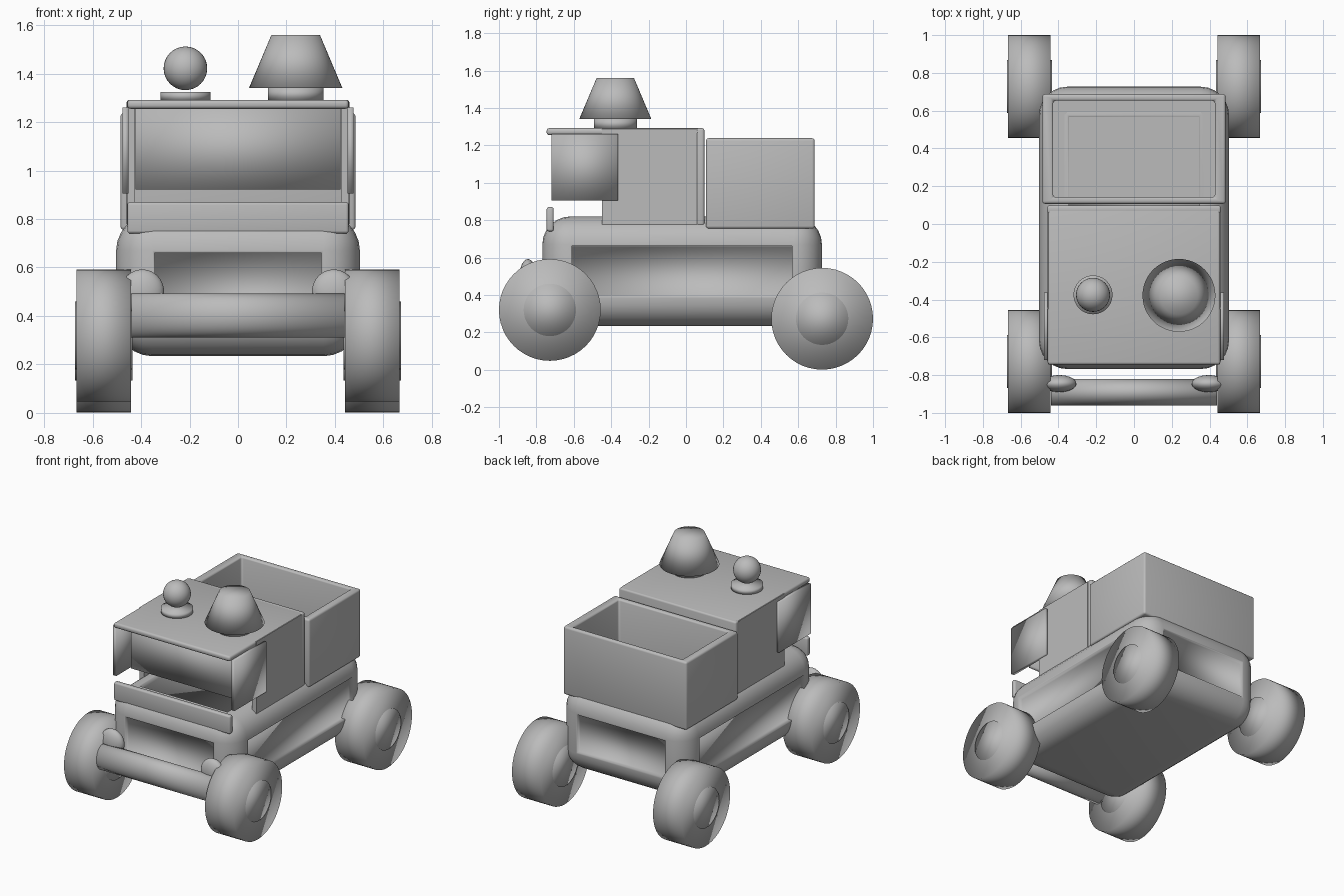
import bpy, bmesh, math
from mathutils import Matrix, Vector

if "Cube" in bpy.data.objects:
    bpy.data.objects.remove(bpy.data.objects["Cube"], do_unlink=True)

grey = bpy.data.materials.new("plain_grey")
grey.use_nodes = True
GREY = (0.5, 0.5, 0.5, 1)
grey.diffuse_color = GREY
grey.node_tree.nodes["Principled BSDF"].inputs["Base Color"].default_value = GREY


def finish(name, bm, soft=True):
    """Turn a bmesh into a named object; soft shades across every edge."""
    bmesh.ops.recalc_face_normals(bm, faces=bm.faces)
    mesh = bpy.data.meshes.new(name)
    bm.to_mesh(mesh)
    bm.free()
    mesh.materials.append(grey)
    ob = bpy.data.objects.new(name, mesh)
    bpy.context.collection.objects.link(ob)
    bpy.ops.object.select_all(action='DESELECT')
    bpy.context.view_layer.objects.active = ob
    ob.select_set(True)
    if soft:
        bpy.ops.object.shade_smooth()
    else:
        bpy.ops.object.shade_smooth_by_angle(angle=math.radians(40))


def box_mesh(low, high, bevel=0.0, segments=3):
    low, high = Vector(low), Vector(high)
    bm = bmesh.new()
    bmesh.ops.create_cube(bm, size=1)
    bmesh.ops.scale(bm, vec=high - low, verts=bm.verts)
    bmesh.ops.translate(bm, vec=(low + high) / 2, verts=bm.verts)
    if bevel:
        bmesh.ops.bevel(bm, geom=bm.edges[:], offset=bevel, segments=segments,
                        profile=0.5, affect='EDGES')
    return bm


def box(name, low, high, bevel=0.0, soft=False):
    finish(name, box_mesh(low, high, bevel), soft)


def cone(name, centre, r1, r2, depth, axis='Z', squash=(1, 1, 1)):
    turn = Matrix.Rotation(math.pi / 2, 4, 'Y') if axis == 'X' else Matrix()
    bm = bmesh.new()
    bmesh.ops.create_cone(bm, cap_ends=True, segments=48, radius1=r1,
                          radius2=r2, depth=depth, matrix=turn)
    bmesh.ops.scale(bm, vec=squash, verts=bm.verts)
    bmesh.ops.translate(bm, vec=centre, verts=bm.verts)
    finish(name, bm)


def ball(name, centre, radii):
    bm = bmesh.new()
    bmesh.ops.create_uvsphere(bm, u_segments=32, v_segments=16, radius=1)
    bmesh.ops.scale(bm, vec=radii, verts=bm.verts)
    bmesh.ops.translate(bm, vec=centre, verts=bm.verts)
    finish(name, bm)


# Rounded body with a sunken panel on its four sides and its top
bm = box_mesh((-0.503, -0.768, 0.234), (0.503, 0.727, 0.82), 0.15, 6)
bm.normal_update()
panels = [f for f in bm.faces if f.calc_area() > 0.1 and f.normal.z > -0.1]
bmesh.ops.inset_individual(bm, faces=panels, thickness=0.013)
bmesh.ops.inset_individual(bm, faces=panels, thickness=0.001, depth=-0.03)
finish("body", bm)

# Open cargo bin with softened edges
bm = box_mesh((-0.485, 0.107, 0.755), (0.485, 0.688, 1.238))
bm.normal_update()
top = [f for f in bm.faces if f.normal.z > 0.9]
bmesh.ops.inset_individual(bm, faces=top, thickness=0.05)
bmesh.ops.scale(bm, vec=(0.952, 1, 1), verts=top[0].verts)
floor = bmesh.ops.extrude_discrete_faces(bm, faces=top)["faces"][0]
bmesh.ops.translate(bm, vec=(0, 0, -0.42), verts=floor.verts)
edges = [e for e in bm.edges
         if len({abs(v.co.x) > 0.45 for v in e.verts}) == 1 and e not in floor.edges[:]]
bmesh.ops.bevel(bm, geom=edges, offset=0.014, segments=3, profile=0.5, affect='EDGES')
finish("cargo_bin", bm, False)

# Cab: side walls, back wall and overhanging roof
for side, s in (("left", 1), ("right", -1)):
    xs = sorted((s * 0.425, s * 0.459))
    box(side + "_cab_wall", (xs[0], -0.45, 0.77), (xs[1], 0.06, 1.288))
    xs = sorted((s * 0.452, s * 0.477))
    box(side + "_window", (xs[0], -0.72, 0.905), (xs[1], -0.363, 1.26), soft=True)
box("cab_back_wall", (-0.46, 0.056, 0.77), (0.46, 0.098, 1.292), 0.012)
box("roof", (-0.457, -0.745, 1.255), (0.457, 0.095, 1.292), 0.014)
box("windscreen", (-0.422, -0.6, 0.922), (0.422, -0.57, 1.258), soft=True)
box("front_board", (-0.457, -0.745, 0.74), (0.457, -0.708, 0.87), 0.012)

# Roof fittings
cone("ball_base", (-0.217, -0.375, 1.307), 0.103, 0.103, 0.036)
ball("roof_ball", (-0.217, -0.375, 1.422), (0.09, 0.09, 0.09))
cone("horn_neck", (0.238, -0.378, 1.315), 0.115, 0.115, 0.052)
cone("horn", (0.238, -0.378, 1.45), 0.193, 0.1, 0.22)

# Bumper and headlights
cone("bumper", (0, -0.89, 0.402), 0.09, 0.09, 0.88, 'X', (1, 0.78, 1))
for side, s in (("left", 1), ("right", -1)):
    ball(side + "_headlight", (s * 0.395, -0.845, 0.5), (0.09, 0.045, 0.092))

# Wheels with slightly proud hubs
for side, s in (("left", 1), ("right", -1)):
    for end, y, z in (("front", -0.728, 0.32), ("rear", 0.728, 0.273)):
        cone(f"{end}_{side}_wheel", (s * 0.554, y, z), 0.272, 0.272, 0.226, 'X')
        cone(f"{end}_{side}_hub", (s * 0.554, y, z), 0.14, 0.14, 0.238, 'X')
